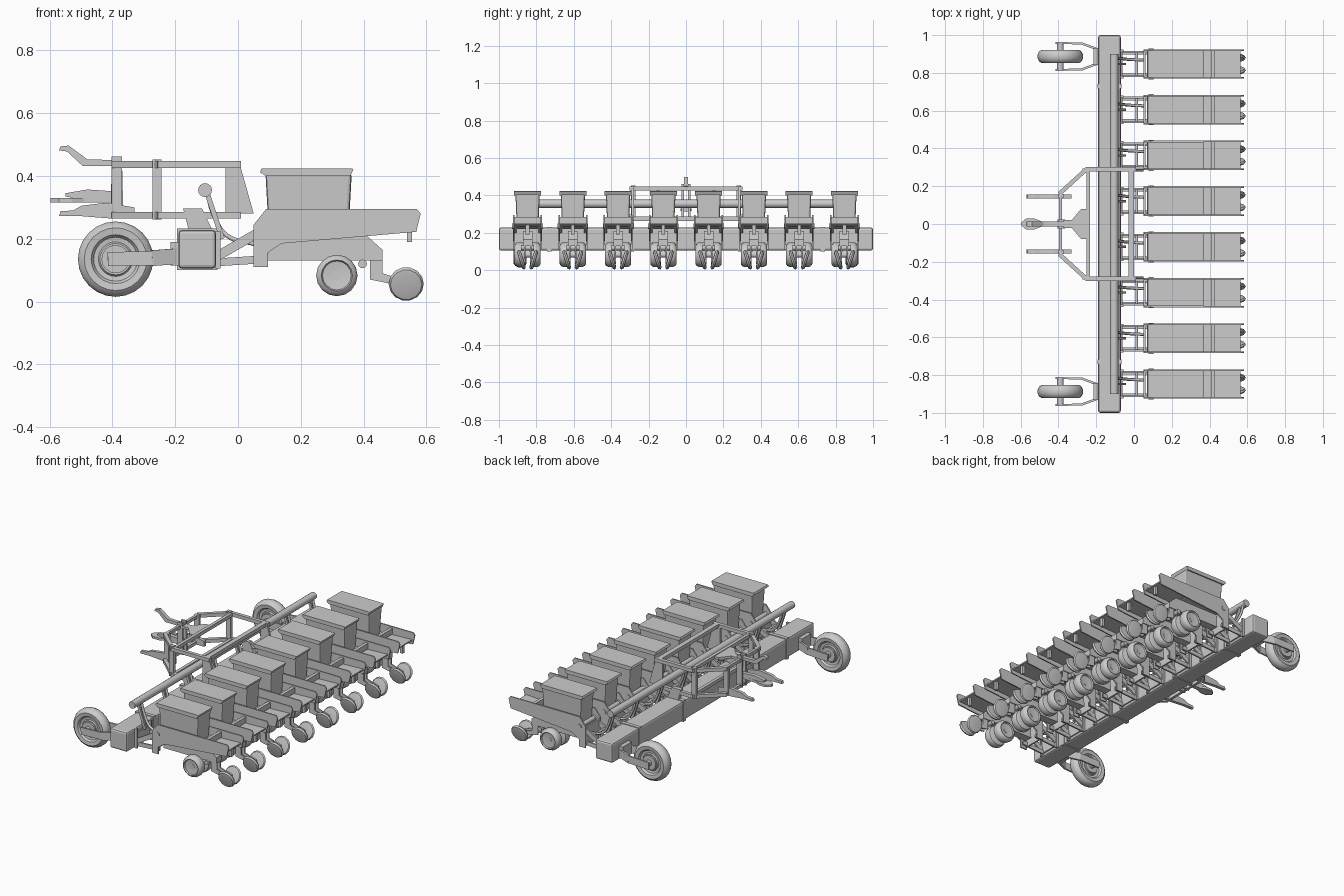
import bpy, bmesh, math
from mathutils import Vector, Matrix

if "Cube" in bpy.data.objects:
    bpy.data.objects.remove(bpy.data.objects["Cube"])

GREY = (0.6, 0.6, 0.6, 1)
grey = bpy.data.materials.new("plain grey")
grey.use_nodes = True
grey.diffuse_color = GREY
grey.node_tree.nodes["Principled BSDF"].inputs["Base Color"].default_value = GREY


def finish(name, bm, bevel=0, smooth=False):
    bmesh.ops.recalc_face_normals(bm, faces=bm.faces)
    me = bpy.data.meshes.new(name)
    bm.to_mesh(me)
    bm.free()
    me.materials.append(grey)
    ob = bpy.data.objects.new(name, me)
    bpy.context.collection.objects.link(ob)
    if smooth:
        bpy.ops.object.select_all(action='DESELECT')
        ob.select_set(True)
        bpy.context.view_layer.objects.active = ob
        bpy.ops.object.shade_smooth_by_angle(angle=math.radians(40))
    if bevel:
        mod = ob.modifiers.new("rounded edges", 'BEVEL')
        mod.width, mod.segments = bevel, 2
    return ob


def box(name, x, y, z, bevel=0):
    """Box from (min, max) ranges."""
    bm = bmesh.new()
    bmesh.ops.create_cube(bm, size=1)
    for v in bm.verts:
        v.co = [r[0] if c < 0 else r[1] for c, r in zip(v.co, (x, y, z))]
    return finish(name, bm, bevel)


def plate(name, outline, low, high, axis="y"):
    """Extrude an outline: xz points along y, or xy points along z."""
    bm = bmesh.new()
    at = (lambda p, d: (p[0], d, p[1])) if axis == "y" else (lambda p, d: (p[0], p[1], d))
    face = bm.faces.new([bm.verts.new(at(p, low)) for p in outline])
    new = bmesh.ops.extrude_face_region(bm, geom=[face])["geom"]
    shift = Vector(at((0, 0), high - low))
    bmesh.ops.translate(bm, vec=shift, verts=[g for g in new if isinstance(g, bmesh.types.BMVert)])
    return finish(name, bm)


def bar(name, a, b, width, height):
    """Square bar between two points."""
    a, b = Vector(a), Vector(b)
    d = (b - a).normalized()
    side = d.cross((0, 0, 1)) if abs(d.z) < 0.95 else Vector((0, 1, 0))
    side.normalize()
    up = side.cross(d)
    bm = bmesh.new()
    bmesh.ops.create_cube(bm, size=1)
    for v in bm.verts:
        end = b if v.co.x > 0 else a
        v.co = end + side * v.co.y * width + up * v.co.z * height
    return finish(name, bm)


def rod(name, a, b, r, sides=12):
    a, b = Vector(a), Vector(b)
    bm = bmesh.new()
    turn = (b - a).to_track_quat('Z', 'Y').to_matrix().to_4x4()
    bmesh.ops.create_cone(bm, cap_ends=True, segments=sides, radius1=r, radius2=r,
                          depth=(b - a).length, matrix=Matrix.Translation((a + b) / 2) @ turn)
    return finish(name, bm, smooth=True)


def wheel(name, centre, profile, sides, tilt=0, toe=0):
    """Turn a (radius, y) profile about the y axis."""
    bm = bmesh.new()
    verts = [bm.verts.new((r, y, 0)) for r, y in profile]
    edges = [bm.edges.new(p) for p in zip(verts, verts[1:])]
    bmesh.ops.spin(bm, geom=verts + edges, cent=(0, 0, 0), axis=(0, 1, 0),
                   angle=math.tau, steps=sides)
    bmesh.ops.remove_doubles(bm, verts=bm.verts, dist=0.0001)
    bm.transform(Matrix.Translation(centre) @ Matrix.Rotation(toe, 4, 'Z') @ Matrix.Rotation(tilt, 4, 'X'))
    return finish(name, bm, smooth=True)


def hose(name, points, r):
    cu = bpy.data.curves.new(name, 'CURVE')
    cu.dimensions, cu.bevel_depth, cu.bevel_resolution, cu.resolution_u = '3D', r, 1, 5
    cu.use_fill_caps = True
    sp = cu.splines.new('BEZIER')
    sp.bezier_points.add(len(points) - 1)
    for bp, p in zip(sp.bezier_points, points):
        bp.co, bp.handle_left_type, bp.handle_right_type = p, 'AUTO', 'AUTO'
    cu.materials.append(grey)
    ob = bpy.data.objects.new(name, cu)
    bpy.context.collection.objects.link(ob)
    return ob


# Main toolbar with clamp bands and the long upper tube
box("toolbar", (-0.19, -0.07), (-1, 1), (0.105, 0.228), 0.012)
for s in (-1, 1):
    for y in (0.29, 0.73):
        box("toolbar_band", (-0.194, -0.066), (s * y - 0.012, s * y + 0.012), (0.101, 0.232))
rod("upper_tube", (-0.105, -0.9, 0.355), (-0.105, 0.9, 0.355), 0.022, 16)

# One planting row, built at y = 0
row = []
add = row.append
side = [(0.05, 0.11), (0.095, 0.11), (0.095, 0.155), (0.14, 0.185), (0.568, 0.222),
        (0.582, 0.28), (0.57, 0.295), (0.09, 0.295), (0.05, 0.245)]
for s in (-1, 1):
    add(plate("row_side_plate", side, s * 0.07, s * 0.078))
    add(bar("upper_link", (-0.065, s * 0.064, 0.145), (0.1, s * 0.064, 0.24), 0.01, 0.03))
    add(bar("lower_link", (-0.065, s * 0.055, 0.125), (0.09, s * 0.055, 0.135), 0.01, 0.025))
    add(box("mount_plate", (-0.072, -0.055), (s * 0.07 - 0.006, s * 0.07 + 0.006), (0.105, 0.225)))
    tyre = [(0, 0.012), (0.05, 0.012), (0.062, 0.018), (0.066, 0.03), (0.066, 0.052),
            (0.06, 0.064), (0.05, 0.07), (0.046, 0.062), (0.015, 0.058), (0, 0.058)]
    add(wheel("gauge_wheel", (0.315, 0, 0.083), [(r, s * y) for r, y in tyre], 16))
    closing = [(0, -0.009), (0.04, -0.011), (0.05, -0.009), (0.056, 0),
               (0.05, 0.009), (0.04, 0.011), (0, 0.009)]
    add(wheel("closing_wheel", (0.536, s * 0.033, 0.056), closing, 14, s * -0.3))
    add(plate("closing_arm", [(0.42, 0.07), (0.46, 0.062), (0.54, 0.045), (0.54, 0.065), (0.46, 0.09),
                              (0.46, 0.165), (0.42, 0.165)], s * 0.012, s * 0.02))
add(plate("row_body", [(0.095, 0.13), (0.46, 0.13), (0.46, 0.165), (0.41, 0.21), (0.1, 0.21)], -0.025, 0.025))
add(plate("row_deck", [(0.1, 0.225), (0.565, 0.243), (0.565, 0.251), (0.1, 0.233)], -0.07, 0.07))
add(box("front_cross_plate", (0.05, 0.06), (-0.07, 0.07), (0.12, 0.24)))
add(box("mount_cross_plate", (-0.068, -0.06), (-0.07, 0.07), (0.12, 0.2)))
add(box("deck_crossbar", (0.41, 0.43), (-0.07, 0.07), (0.25, 0.285)))
add(box("tail_tab", (0.538, 0.555), (-0.01, 0.01), (0.19, 0.245)))
add(rod("link_pin", (0.09, -0.082, 0.235), (0.09, 0.082, 0.235), 0.014))
add(rod("link_cross_rod", (0.015, -0.06, 0.19), (0.015, 0.06, 0.19), 0.007))
add(rod("pivot_pin", (0.397, -0.035, 0.12), (0.397, 0.035, 0.12), 0.014))
add(rod("gauge_axle", (0.315, -0.06, 0.083), (0.315, 0.06, 0.083), 0.016))
add(bar("gauge_strut", (0.315, 0, 0.083), (0.28, 0, 0.16), 0.02, 0.03))
add(hose("seed_hose", [(-0.098, 0.03, 0.345), (-0.075, 0.03, 0.27), (-0.035, 0.025, 0.21),
                       (0.06, 0.02, 0.182)], 0.008))
add(bar("tube_support", (-0.1, 0.0, 0.35), (-0.05, 0.0, 0.2), 0.012, 0.016))

# Seed hopper: tapered bin under a rounded, overhanging lid
bm = bmesh.new()
bmesh.ops.create_cube(bm, size=1)
for v in bm.verts:
    top = v.co.z > 0
    v.co = (0.225 + v.co.x * (0.275 if top else 0.255), v.co.y * (0.13 if top else 0.115), 0.408 if top else 0.23)
add(finish("hopper_bin", bm, 0.01))
add(plate("hopper_lid", [(0.088, 0.4), (0.358, 0.4), (0.368, 0.422), (0.362, 0.424),
                         (0.075, 0.424), (0.07, 0.412)], -0.072, 0.072))

# Repeat the row along the toolbar
rows = [-0.847 + 0.242 * i for i in range(8)]
for ob in row:
    for y in rows[1:]:
        twin = ob.copy()
        bpy.context.collection.objects.link(twin)
        twin.location.y = y
    ob.location.y = rows[0]

# Transport wheels with forked arms
tread = [(0, -0.025), (0.05, -0.025), (0.055, -0.018), (0.07, -0.02), (0.078, -0.032), (0.1, -0.035),
         (0.113, -0.025), (0.12, -0.01)]
tread += [(r, -y) for r, y in reversed(tread)]
for s in (-1, 1):
    y = s * 0.887
    wheel("transport_wheel", (-0.39, y, 0.135), tread, 24)
    rod("transport_axle", (-0.39, y - 0.07, 0.135), (-0.39, y + 0.07, 0.135), 0.018)
    rod("transport_hub", (-0.39, y - 0.035, 0.135), (-0.39, y + 0.035, 0.135), 0.045, 16)
    for t in (-1, 1):
        bar("fork_outer", (-0.415, y + t * 0.072, 0.135), (-0.27, y + t * 0.068, 0.138), 0.01, 0.045)
        bar("fork_inner", (-0.275, y + t * 0.068, 0.138), (-0.185, y + t * 0.035, 0.145), 0.012, 0.05)
    box("fork_bracket", (-0.215, -0.188), (y - 0.045, y + 0.045), (0.115, 0.19))

# Hitch: upper and lower frames
for z in (0.436, 0.275):
    for s in (-1, 1):
        bar("frame_side", (0.01, s * 0.29, z), (-0.255, s * 0.29, z), 0.022, 0.022)
        bar("frame_slant", (-0.25, s * 0.292, z), (-0.395, s * 0.16, z), 0.022, 0.022)
    bar("frame_front", (-0.39, -0.17, z), (-0.39, 0.17, z), 0.016, 0.02)
    bar("frame_middle", (-0.242, -0.29, z), (-0.242, 0.29, z), 0.02, 0.022)
bar("frame_rear", (-0.015, -0.3, 0.436), (-0.015, 0.3, 0.436), 0.03, 0.022)

# Hitch masts and rear towers
for s in (-1, 1):
    box("frame_post", (-0.273, -0.243), (s * 0.282 - 0.011, s * 0.282 + 0.011), (0.262, 0.453))
    plate("rear_tower", [(-0.04, 0.44), (0.005, 0.44), (0.05, 0.28), (-0.04, 0.28)],
          s * 0.292, s * 0.278)
    plate("toolbar_foot", [(-0.175, 0.297), (-0.115, 0.297), (-0.068, 0.2), (-0.07, 0.18), (-0.155, 0.22)],
          s * 0.277, s * 0.303)
    box("front_post", (-0.403, -0.37), (s * 0.15 - 0.009, s * 0.15 + 0.009), (0.268, 0.446))
    plate("centre_post", [(-0.405, 0.265), (-0.365, 0.265), (-0.37, 0.462), (-0.403, 0.462)],
          s * 0.012, s * 0.024)
    # Lower hooks
    plate("lower_hook", [(-0.57, 0.272), (-0.5, 0.272), (-0.41, 0.265), (-0.33, 0.265), (-0.33, 0.3), (-0.42, 0.315),
                         (-0.5, 0.305), (-0.525, 0.29), (-0.565, 0.288)], s * 0.135, s * 0.155)

# Upper hook, tow tongue and centre gusset
plate("upper_hook", [(-0.57, 0.482), (-0.545, 0.478), (-0.495, 0.432), (-0.37, 0.432), (-0.37, 0.45),
                     (-0.48, 0.453), (-0.54, 0.497), (-0.566, 0.494)], -0.012, 0.012)
plate("middle_hook", [(-0.55, 0.335), (-0.5, 0.325), (-0.38, 0.315), (-0.38, 0.35),
                      (-0.48, 0.357), (-0.55, 0.345)], -0.012, 0.012)
plate("tow_tongue", [(-0.597, 0.008), (-0.57, 0.03), (-0.53, 0.03), (-0.49, 0.014), (-0.38, 0.01),
                     (-0.38, -0.01), (-0.49, -0.014), (-0.53, -0.03), (-0.57, -0.03), (-0.597, -0.008)],
      0.316, 0.33, "z")
plate("centre_gusset", [(-0.39, 0.02), (-0.33, 0.02), (-0.28, 0.08), (-0.25, 0.08),
                        (-0.25, -0.08), (-0.28, -0.08), (-0.33, -0.02), (-0.39, -0.02)], 0.428, 0.443, "z")
